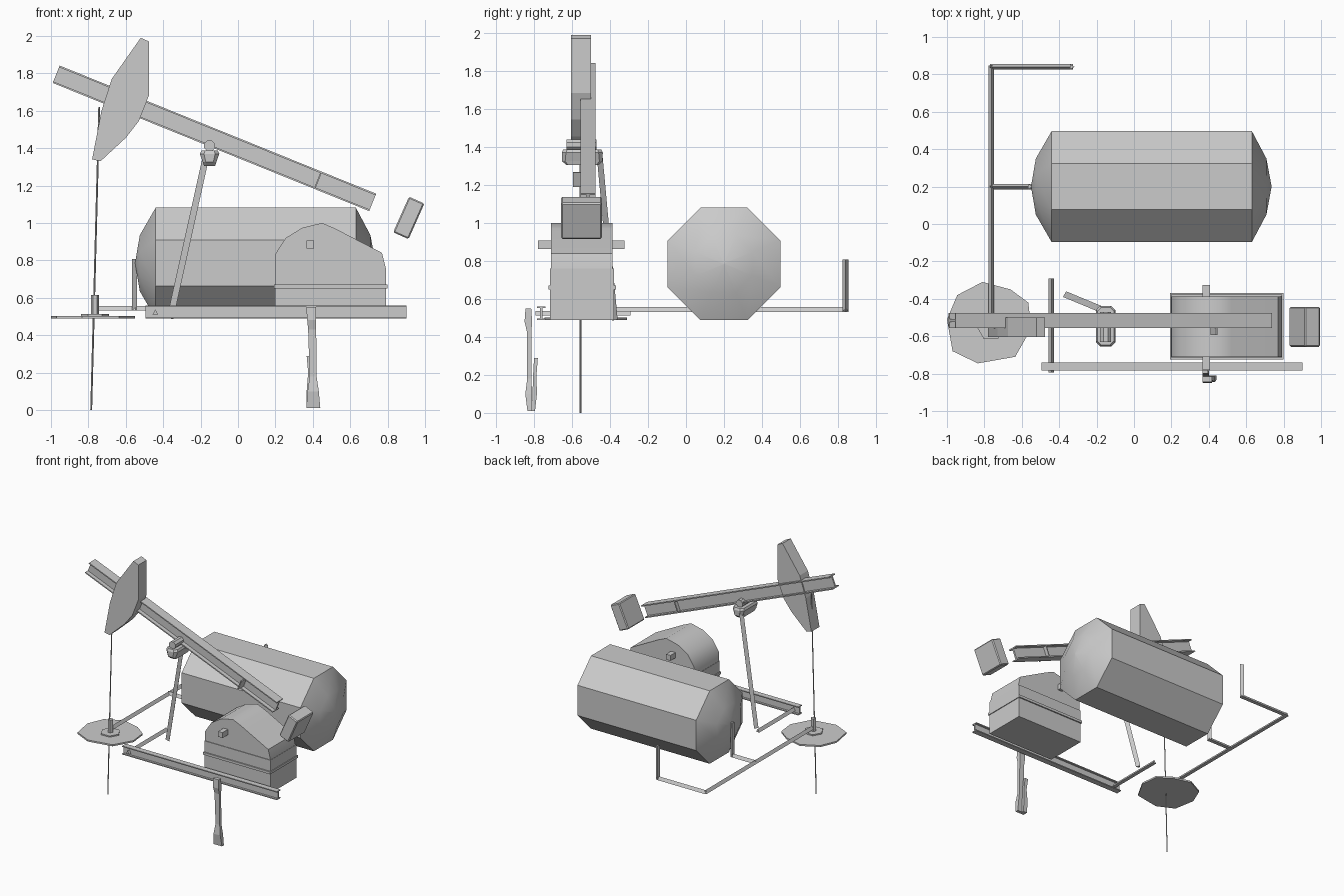
import bpy, bmesh, math
from mathutils import Vector, Matrix

cube = bpy.data.objects.get("Cube")
if cube:
    bpy.data.objects.remove(cube, do_unlink=True)

grey = bpy.data.materials.new("plain grey")
grey.use_nodes = True
grey.diffuse_color = (0.6, 0.6, 0.6, 1)
grey.node_tree.nodes["Principled BSDF"].inputs["Base Color"].default_value = (0.6, 0.6, 0.6, 1)


def loft(name, rings, smooth=None):
    """Skin a list of equal rings and cap both ends."""
    bm = bmesh.new()
    loops = [[bm.verts.new(p) for p in ring] for ring in rings]
    for a, b in zip(loops, loops[1:]):
        n = len(a)
        for i in range(n):
            j = (i + 1) % n
            bm.faces.new((a[i], a[j], b[j], b[i]))
    bm.faces.new(loops[0])
    bm.faces.new(loops[-1])
    bmesh.ops.recalc_face_normals(bm, faces=bm.faces)
    mesh = bpy.data.meshes.new(name)
    bm.to_mesh(mesh)
    bm.free()
    mesh.materials.append(grey)
    obj = bpy.data.objects.new(name, mesh)
    bpy.context.collection.objects.link(obj)
    if smooth:
        bpy.ops.object.select_all(action='DESELECT')
        obj.select_set(True)
        bpy.context.view_layer.objects.active = obj
        bpy.ops.object.shade_smooth_by_angle(angle=math.radians(smooth))
    return obj


def plate_y(name, xz, y0, y1, smooth=None):
    return loft(name, [[(x, y, z) for x, z in xz] for y in (y0, y1)], smooth)


def plate_z(name, xy, z0, z1):
    return loft(name, [[(x, y, z) for x, y in xy] for z in (z0, z1)])


def box(name, x0, x1, y0, y1, z0, z1):
    return plate_z(name, [(x0, y0), (x1, y0), (x1, y1), (x0, y1)], z0, z1)


def sweep(name, profile, a, b, up=(0, 0, 1)):
    """Run a flat profile (side, up) straight from a to b."""
    a, b = Vector(a), Vector(b)
    d = (b - a).normalized()
    side = d.cross(Vector(up)).normalized()
    top = side.cross(d)
    return loft(name, [[p + side * u + top * v for u, v in profile] for p in (a, b)])


def ngon(n, r, turn=90):
    return [(r * math.cos(math.radians(turn) + i * math.tau / n),
             r * math.sin(math.radians(turn) + i * math.tau / n)) for i in range(n)]


def i_section(w, h, t, web):
    w, h, web = w / 2, h / 2, web / 2
    half = [(web, h - t), (w, h - t), (w, h), (-w, h), (-w, h - t), (-web, h - t)]
    return half + [(-u, -v) for u, v in half]


def pipe(name, points, r=0.017):
    for i, (a, b) in enumerate(zip(points, points[1:])):
        a, b = Vector(a), Vector(b)
        d = (b - a).normalized() * 0.008
        up = (0, 0, 1) if abs(d.z) < 0.007 else (1, 0, 0)
        sweep(f"{name}_{i + 1}", ngon(3, r), a - d, b + d, up)


# Storage tank: eight flat sides, smooth domed ends
def tank_ring(x, apothem):
    r = apothem / math.cos(math.pi / 8)
    return [(x, 0.2 + u, 0.785 + v) for u, v in ngon(8, r, 22.5)]

stations = [(-0.55, 0.004), (-0.525, 0.15), (-0.44, 0.297),
            (0.63, 0.297), (0.708, 0.15), (0.735, 0.004)]
tank = loft("storage_tank", [tank_ring(x, a) for x, a in stations])
for f in tank.data.polygons:
    f.use_smooth = not -0.3 < f.center.x < 0.4

# Pipework
pipe("main_pipe", [(-0.763, -0.53, 0.54), (-0.763, 0.84, 0.54),
                   (-0.335, 0.84, 0.54), (-0.335, 0.84, 0.8)])
pipe("tank_pipe", [(-0.763, 0.2, 0.54), (-0.557, 0.2, 0.54), (-0.557, 0.2, 0.8)])
pipe("cross_member", [(-0.442, -0.785, 0.52), (-0.442, -0.3, 0.52)])

# Base rail
sweep("base_rail", i_section(0.045, 0.07, 0.008, 0.012),
      (-0.495, -0.762, 0.525), (0.9, -0.762, 0.525))

# Wellhead
pad = [(-1, -0.51), (-0.97, -0.68), (-0.835, -0.745), (-0.635, -0.71), (-0.55, -0.56),
       (-0.565, -0.42), (-0.66, -0.35), (-0.81, -0.31), (-0.945, -0.38)]
plate_z("well_pad", pad, 0.49, 0.503)
for name, r, z0, z1 in (("well_flange", 0.075, 0.503, 0.513), ("well_post", 0.021, 0.513, 0.615)):
    plate_z(name, [(-0.765 + u, -0.55 + v) for u, v in ngon(6, r, 0)], z0, z1)
sweep("pump_rod", ngon(4, 0.005), (-0.785, -0.555, 0), (-0.742, -0.555, 1.62), (0, 1, 0))

# Walking beam with stiffener plate
left, right = Vector((-0.972, -0.516, 1.795)), Vector((0.72, -0.516, 1.11))
sweep("walking_beam", i_section(0.08, 0.1, 0.009, 0.014), left, right)
along = (right - left).normalized()
spot = left + along * 1.51
spot.y = -0.537
sweep("beam_stiffener", [(-0.057, -0.041), (0.057, -0.041), (0.057, 0.041), (-0.057, 0.041)],
      spot - along * 0.004, spot + along * 0.004)

# Beam head
head = [(-0.52, 1.99), (-0.475, 1.97), (-0.475, 1.685), (-0.53, 1.545), (-0.6, 1.455),
        (-0.735, 1.33), (-0.78, 1.34), (-0.73, 1.6), (-0.675, 1.77)]
plate_y("beam_head", head, -0.605, -0.5)

# Counterweight
weight = box("counterweight", -0.045, 0.045, -0.107, 0.107, -0.104, 0.104)
weight.matrix_world = (Matrix.Translation((0.913, -0.55, 1.027))
                       @ Matrix.Rotation(math.radians(24), 4, 'Y'))
bevel = weight.modifiers.new("edge", 'BEVEL')
bevel.width, bevel.segments = 0.007, 1

# Saddle bearing, pivot shaft and support leg
def saddle_ring(z, hx, hy, c):
    corners = [(hx, hy - c), (hx - c, hy), (c - hx, hy), (-hx, hy - c)]
    corners += [(-x, -y) for x, y in corners]
    return [(-0.152 + x, -0.546 + y, z) for x, y in corners]

loft("saddle", [saddle_ring(1.305, 0.03, 0.085, 0.01), saddle_ring(1.325, 0.036, 0.106, 0.016),
                saddle_ring(1.37, 0.052, 0.108, 0.022), saddle_ring(1.387, 0.044, 0.1, 0.02)])
sweep("pivot_shaft", ngon(8, 0.031, 22.5), (-0.152, -0.63, 1.412), (-0.152, -0.47, 1.412))
sweep("support_leg", ngon(3, 0.02), (-0.363, -0.38, 0.49), (-0.17, -0.46, 1.36), (0, 1, 0))

# Gearbox: lower case, flange, rounded upper case
box("gearbox_lower_case", 0.198, 0.792, -0.715, -0.378, 0.49, 0.76)
box("gearbox_flange", 0.192, 0.798, -0.725, -0.368, 0.65, 0.67)
hood = [(0.2, 0.755), (0.2, 0.835), (0.255, 0.92), (0.345, 0.975), (0.45, 1.0),
        (0.52, 0.97), (0.77, 0.84), (0.79, 0.76), (0.79, 0.755)]
plate_y("gearbox_hood", hood, -0.71, -0.388, 38)
box("crank_shaft", 0.367, 0.407, -0.78, -0.325, 0.863, 0.907)

# Crank links hanging beside the rail
def link(name, rows):
    loft(name, [[(x0, y0, z), (x1, y0, z), (x1, y1, z), (x0, y1, z)]
                for z, x0, x1, y0, y1 in rows])

link("long_link", [(0.55, 0.365, 0.418, -0.845, -0.815), (0.48, 0.37, 0.418, -0.85, -0.81),
                   (0.43, 0.375, 0.418, -0.838, -0.814), (0.18, 0.383, 0.42, -0.836, -0.814),
                   (0.1, 0.372, 0.432, -0.846, -0.81), (0.01, 0.365, 0.44, -0.835, -0.81)])
link("short_link", [(0.29, 0.367, 0.395, -0.8, -0.78), (0.2, 0.375, 0.4, -0.805, -0.787),
                    (0.1, 0.367, 0.4, -0.808, -0.785), (0.01, 0.365, 0.4, -0.812, -0.795)])
